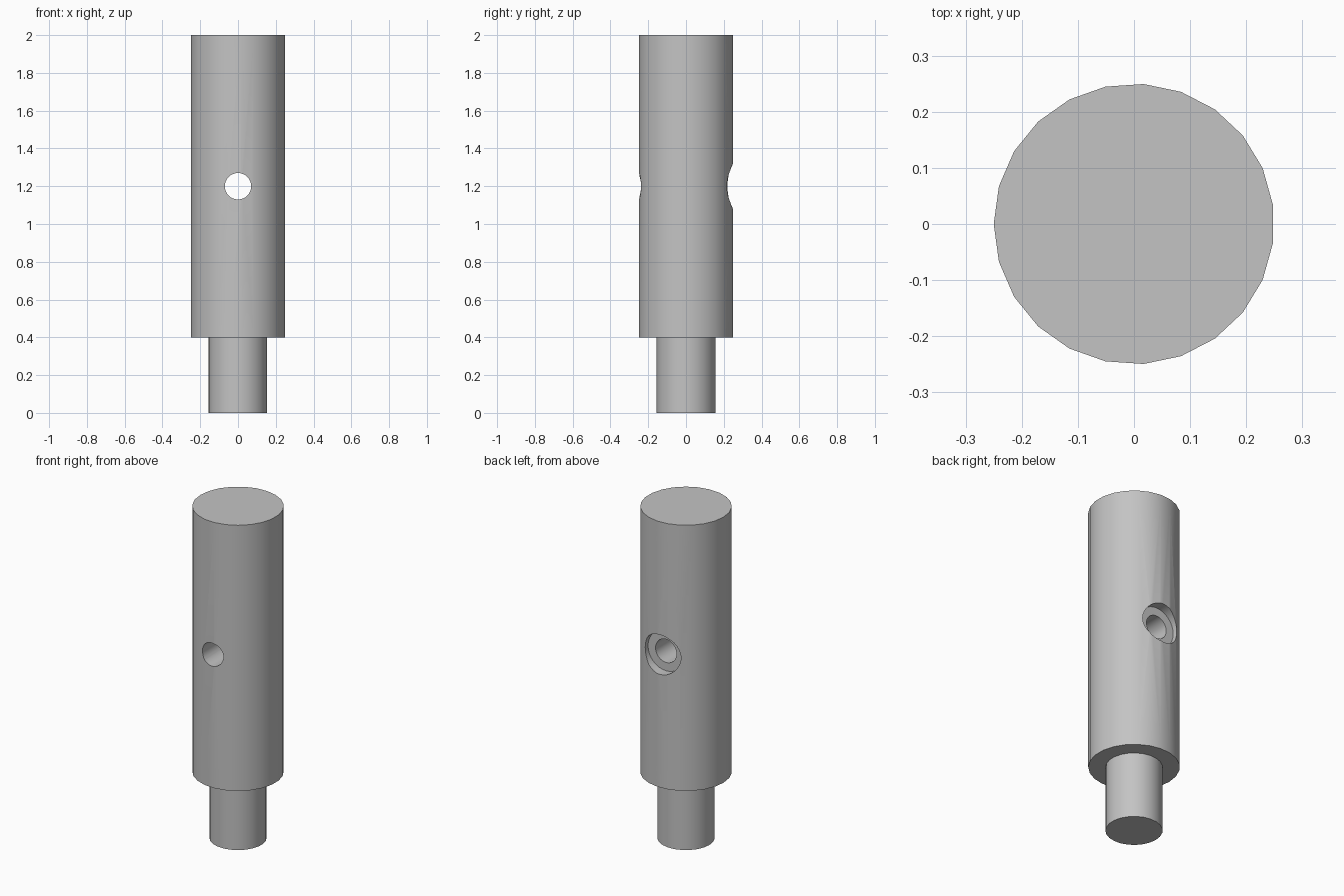
import bpy, bmesh
from math import pi, radians
from mathutils import Matrix

default = bpy.data.objects.get("Cube")
if default:
    bpy.data.objects.remove(default, do_unlink=True)

grey = bpy.data.materials.new("light_grey")
grey.use_nodes = True
colour = (0.55, 0.55, 0.55, 1)
grey.diffuse_color = colour
grey.node_tree.nodes["Principled BSDF"].inputs["Base Color"].default_value = colour


def lathe(name, profile, sides, matrix):
    """Spin a closed (radius, height) profile around z, then place it."""
    bm = bmesh.new()
    verts = [bm.verts.new((-r, 0, z)) for r, z in profile]
    edges = [bm.edges.new(pair) for pair in zip(verts, verts[1:])]
    bmesh.ops.spin(bm, geom=verts + edges, cent=(0, 0, 0), axis=(0, 0, 1),
                   angle=2 * pi, steps=sides)
    bmesh.ops.remove_doubles(bm, verts=bm.verts, dist=0.0001)
    # Close both ends with a single flat cap
    rims = [e for e in bm.edges if e.is_boundary]
    bmesh.ops.holes_fill(bm, edges=rims, sides=0)
    bmesh.ops.recalc_face_normals(bm, faces=bm.faces)
    bm.transform(matrix)
    mesh = bpy.data.meshes.new(name)
    bm.to_mesh(mesh)
    bm.free()
    mesh.materials.append(grey)
    obj = bpy.data.objects.new(name, mesh)
    bpy.context.collection.objects.link(obj)
    return obj


# Round bar with a narrower spigot at the bottom
pin = lathe("stepped_pin",
            [(0.156, 0), (0.156, 0.4), (0.25, 0.4), (0.25, 2)],
            23, Matrix())

# Cross hole from front to back, with a wide counterbore at the back
to_back = Matrix.Translation((0, 0, 1.2)) @ Matrix.Rotation(radians(-90), 4, "X")
cutter = lathe("cross_hole_cutter",
               [(0.07, -0.4), (0.07, 0.19), (0.12, 0.19), (0.12, 0.4)],
               32, to_back)
cutter.hide_render = True

cut = pin.modifiers.new("cross_hole", "BOOLEAN")
cut.operation = "DIFFERENCE"
cut.solver = "EXACT"
cut.object = cutter

bpy.ops.object.select_all(action="DESELECT")
pin.select_set(True)
bpy.context.view_layer.objects.active = pin
bpy.ops.object.modifier_apply(modifier=cut.name)
bpy.data.objects.remove(cutter, do_unlink=True)
bpy.ops.object.shade_smooth_by_angle(angle=radians(30))
